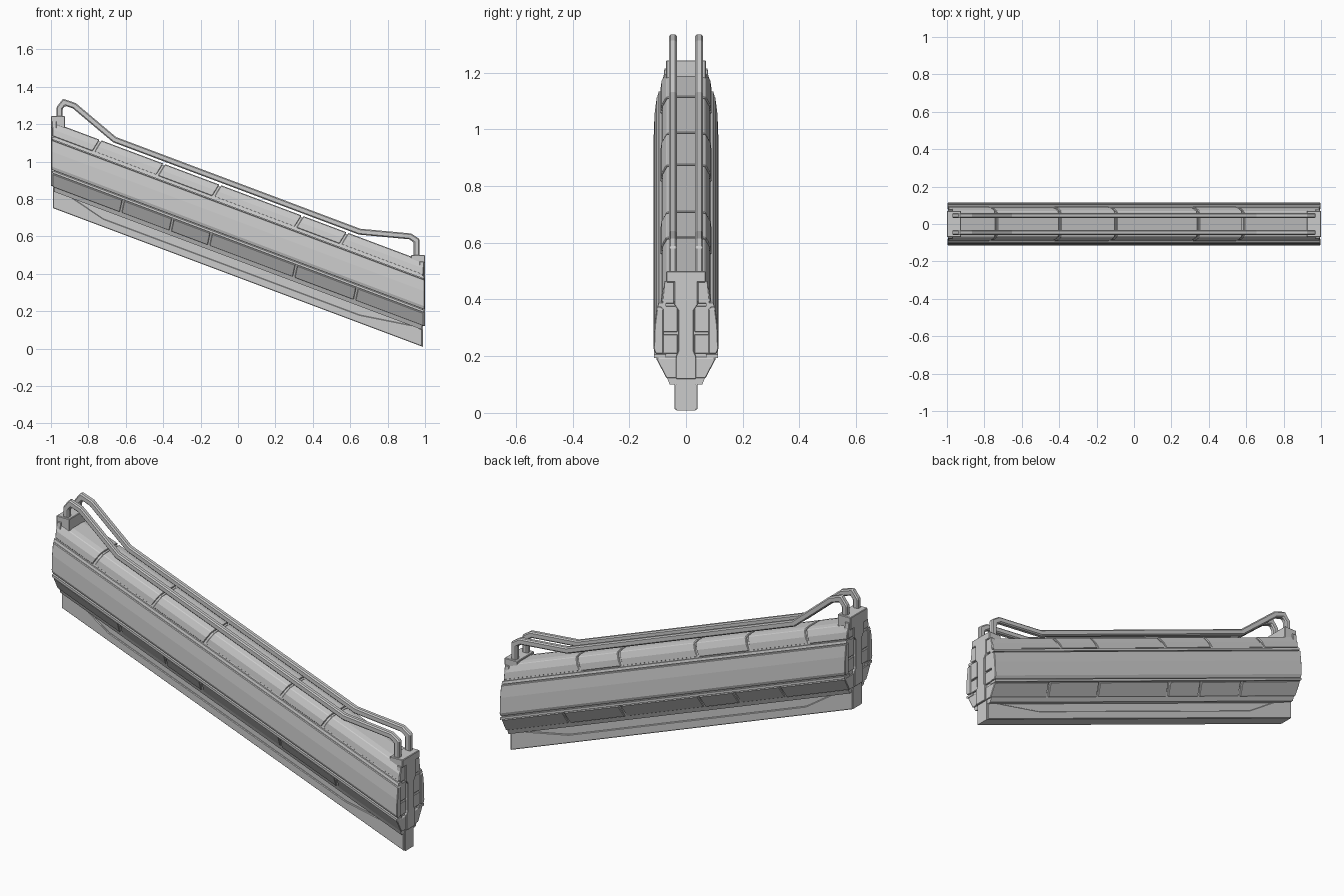
import bpy, bmesh
from mathutils import Vector

if "Cube" in bpy.data.objects:
    bpy.data.objects.remove(bpy.data.objects["Cube"])

SLOPE = -0.375  # everything follows the stair pitch


def finish(name, bm, bevel=0.0):
    bmesh.ops.recalc_face_normals(bm, faces=bm.faces)
    me = bpy.data.meshes.new(name)
    bm.to_mesh(me)
    bm.free()
    ob = bpy.data.objects.new(name, me)
    bpy.context.collection.objects.link(ob)
    if bevel:
        m = ob.modifiers.new("edge_bevel", 'BEVEL')
        m.width, m.segments, m.limit_method = bevel, 1, 'ANGLE'
        m.angle_limit = 0.5
    return ob


def loft(bm, a, b):
    """Closed solid between two matching point loops."""
    va, vb = [bm.verts.new(p) for p in a], [bm.verts.new(p) for p in b]
    bm.faces.new(va)
    bm.faces.new(vb[::-1])
    n = len(va)
    for i in range(n):
        bm.faces.new((va[i], va[(i + 1) % n], vb[(i + 1) % n], vb[i]))


def beam(name, prof, x0, x1, lean0=0, lean1=0, bevel=0.0):
    """Pitched beam: (y, height at x=0) profile swept along x, ends may lean."""
    vmid = sum(v for _, v in prof) / len(prof)

    def ring(x, lean):
        pts = []
        for y, v in prof:
            xx = x + lean * (v - vmid)
            pts.append((xx, y, v + SLOPE * xx))
        return pts
    bm = bmesh.new()
    loft(bm, ring(x0, lean0), ring(x1, lean1))
    return finish(name, bm, bevel)


def sym(half):
    return half + [(-y, v) for y, v in reversed(half)]


def slab(name, pts, y0, y1, bevel=0.0):
    """(x, z) outline extruded across y."""
    bm = bmesh.new()
    loft(bm, [(x, y0, z) for x, z in pts], [(x, y1, z) for x, z in pts])
    return finish(name, bm, bevel)


def pitched(pts):
    return [(x, v + SLOPE * x) for x, v in pts]


def ribbon(path, w):
    """Mitred outline of constant width round an open path."""
    p = [Vector(q) for q in path]
    left, right = [], []
    for i, q in enumerate(p):
        d0 = (q - p[i - 1]).normalized() if i else (p[1] - q).normalized()
        d1 = (p[i + 1] - q).normalized() if i < len(p) - 1 else d0
        n0, n1 = Vector((-d0.y, d0.x)), Vector((-d1.y, d1.x))
        m = (n0 + n1).normalized()
        off = m * (w / 2 / m.dot(n0))
        left.append(tuple(q + off))
        right.append(tuple(q - off))
    return left + right[::-1]


# inner core
beam("core", sym([(0.058, 0.47), (0.098, 0.575), (0.09, 0.755), (0.078, 0.80), (0.06, 0.829)]), -0.985, 0.985)

# keel with raised rim on each side
beam("keel", sym([(0.034, 0.38), (0.034, 0.51)]), -0.99, 0.99)
rim = [(-0.99, 0.38), (0.985, 0.38), (0.985, 0.47), (0.95, 0.476), (0.65, 0.424), (-0.72, 0.424), (-0.93, 0.487), (-0.99, 0.487)]
for s in (-1, 1):
    slab("keel_rim", pitched(rim), s * 0.03, s * 0.041, 0.003)

# broad side panels with thin trims above and below
for s in (-1, 1):
    side = [(0.08, 0.583), (0.108, 0.583), (0.114, 0.60), (0.111, 0.68), (0.103, 0.742), (0.08, 0.742)]
    beam("side_panel", [(s * y, v) for y, v in side], -0.998, 0.998, bevel=0.003)
    trim = [(0.07, 0.746), (0.1, 0.746), (0.096, 0.76), (0.07, 0.76)]
    beam("upper_trim", [(s * y, v) for y, v in trim], -0.995, 0.995)
    trim = [(0.07, 0.566), (0.112, 0.566), (0.112, 0.579), (0.07, 0.579)]
    beam("lower_trim", [(s * y, v) for y, v in trim], -0.995, 0.995)


def segments(name, half, seams, lean, gap=0.01):
    xs = [-0.993] + seams + [0.993]
    n = len(xs) - 1
    for i in range(n):
        inset = 0.003 * (i % 2)
        prof = sym([(y - inset, v) for y, v in half])
        beam(name, prof, xs[i] + (gap / 2 if i else 0), xs[i + 1] - (gap / 2 if i < n - 1 else 0),
             lean if i else 0, lean if i < n - 1 else 0, 0.003)


# armoured segments above and below the panels
segments("upper_segment", [(0.091, 0.764), (0.086, 0.80), (0.07, 0.834), (0.04, 0.839)],
         [-0.75, -0.41, -0.11, 0.33, 0.57], 0.5)
segments("lower_segment", [(0.066, 0.494), (0.072, 0.494), (0.108, 0.562), (0.1, 0.566)],
         [-0.62, -0.355, -0.15, 0.305, 0.63], 0.2)

# end caps: block on top, centre post and side plates
for s in (-1, 1):
    base = SLOPE * s
    post = sym([(0.035, 0.495), (0.035, 0.575), (0.026, 0.595), (0.026, 0.735), (0.04, 0.755), (0.04, 0.845)])
    bm = bmesh.new()
    loft(bm, [(s * 0.975, y, v + base) for y, v in post], [(s * 1.0, y, v + base) for y, v in post])
    finish("end_post", bm, 0.002)
    for t in (-1, 1):
        for p in ([(0.042, 0.76), (0.084, 0.76), (0.076, 0.84), (0.042, 0.84)],
                  [(0.03, 0.66), (0.097, 0.66), (0.088, 0.752), (0.03, 0.752)],
                  [(0.03, 0.585), (0.1, 0.585), (0.1, 0.652), (0.03, 0.652)]):
            bm = bmesh.new()
            loft(bm, [(s * 0.97, t * y, v + base) for y, v in p], [(s * 0.994, t * y, v + base) for y, v in p])
            finish("end_plate", bm, 0.002)
    x0, x1 = sorted((s * 0.925, s * 1.0))
    top = 1.243 if s < 0 else 0.5
    low = top - (0.065 if s < 0 else 0.04)
    slab("rail_foot", [(x0, low), (x1, low), (x1, top), (x0, top)], -0.07, 0.07, 0.003)

# twin handrails
rail = [(-0.955, 1.22), (-0.955, 1.285), (-0.93, 1.317), (-0.875, 1.298), (-0.66, 1.117),
        (0.65, 0.625), (0.92, 0.6), (0.955, 0.577), (0.955, 0.48)]
for s in (-1, 1):
    slab("handrail", ribbon(rail, 0.032), s * 0.032, s * 0.06, 0.006)
